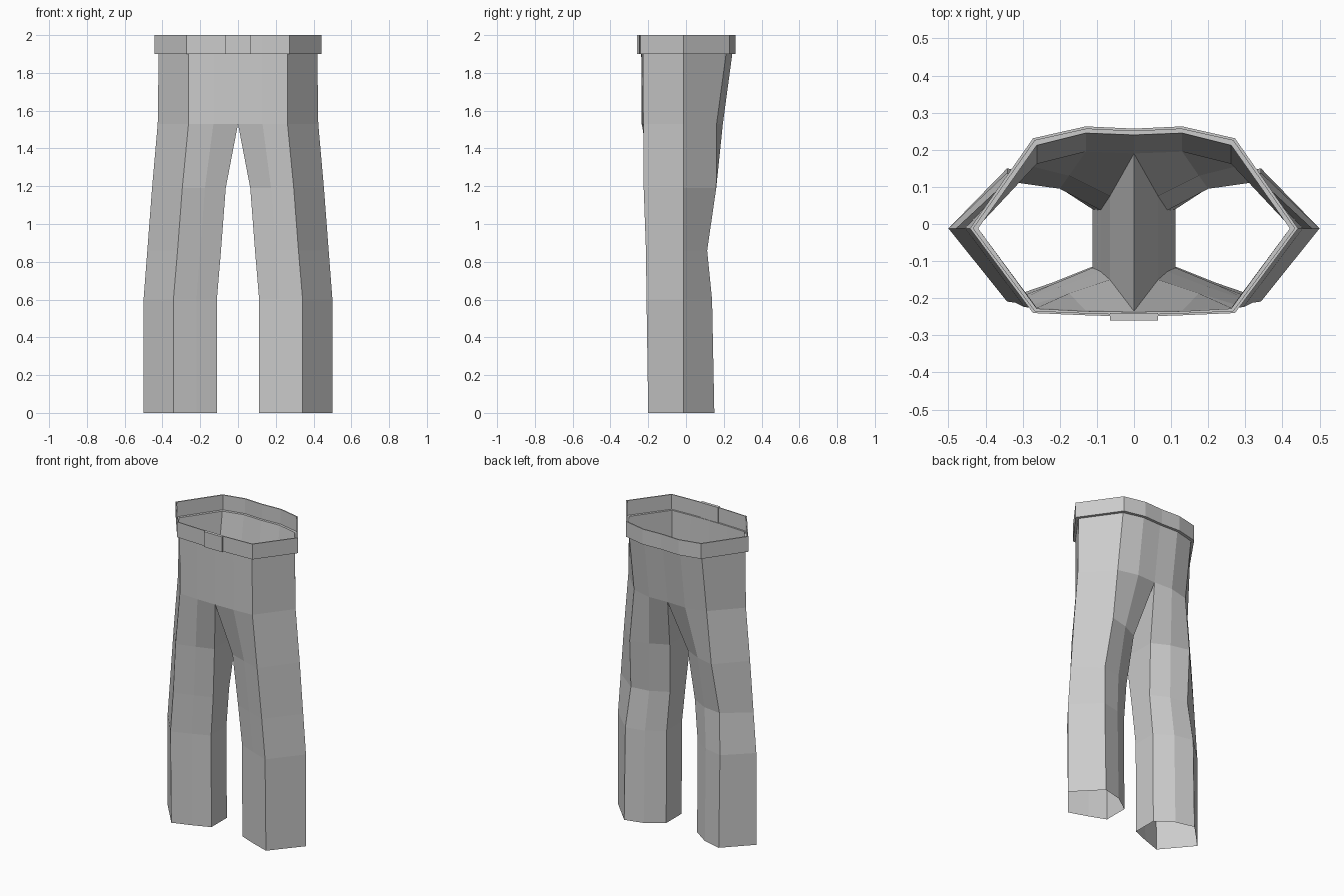
import bpy, bmesh

cube = bpy.data.objects.get("Cube")
if cube:
    bpy.data.objects.remove(cube, do_unlink=True)

cloth = bpy.data.materials.new("grey cloth")
cloth.use_nodes = True
GREY = (0.6, 0.6, 0.6, 1)
cloth.diffuse_color = GREY
cloth.node_tree.nodes["Principled BSDF"].inputs["Base Color"].default_value = GREY

SIDE_Y = -0.012  # depth of the outer side seam


def ring(z, xs, back, front):
    """Half outline from inner back, round the outer seam, to inner front."""
    inner, mid, corner, outer = xs
    pts = list(zip((inner, mid, corner), back)) + [(outer, SIDE_Y)]
    pts += list(zip((corner, mid, inner), reversed(front)))
    return [(x, y, z) for x, y in pts]


def skin(name, rings, closed_from=99):
    """Join rings from top to bottom; rings past closed_from become tubes."""
    bm = bmesh.new()
    rows = [[bm.verts.new(p) for p in r] for r in rings]
    for k, (up, low) in enumerate(zip(rows, rows[1:])):
        n = len(up)
        for i in range(n if k >= closed_from else n - 1):
            j = (i + 1) % n
            bm.faces.new((up[i], up[j], low[j], low[i]))
    bmesh.ops.remove_doubles(bm, verts=bm.verts, dist=0.0001)
    me = bpy.data.meshes.new(name)
    bm.to_mesh(me)
    bm.free()
    me.materials.append(cloth)
    ob = bpy.data.objects.new(name, me)
    bpy.context.collection.objects.link(ob)
    mirror = ob.modifiers.new("Mirror", "MIRROR")
    mirror.merge_threshold = 0.0005
    return ob


# Hips and legs: waist, crotch, thigh, knee, shin, hem
skin("trouser_legs", [
    ring(1.9, (0, .13, .262, .42), (.24, .245, .212), (-.237, -.235, -.228)),
    ring(1.53, (0, .13, .262, .425), (.19, .195, .162), (-.235, -.233, -.226)),
    ring(1.19, (.065, .175, .295, .455), (.075, .13, .16), (-.15, -.187, -.224)),
    ring(.86, (.09, .2, .32, .48), (.037, .095, .112), (-.128, -.17, -.212)),
    ring(.6, (.112, .22, .342, .5), (.04, .11, .138), (-.118, -.163, -.209)),
    ring(0, (.112, .22, .342, .5), (.045, .12, .15), (-.115, -.158, -.2)),
], closed_from=1)

# Waistband: thin upright wall with a ledge down to the hips
WALL = ((0, .128, .267, .433), (.25, .256, .225), (-.244, -.24, -.234))
OUTER = ((0, .13, .272, .442), (.257, .263, .231), (-.25, -.246, -.24))
HIP = ((0, .13, .262, .42), (.24, .245, .212), (-.237, -.235, -.228))
skin("waistband", [
    ring(1.903, *WALL), ring(2, *WALL), ring(2, *OUTER),
    ring(1.9, *OUTER), ring(1.9, *HIP),
])

# Front fastening tab
bpy.ops.mesh.primitive_cube_add(size=1, location=(0, -.25, 1.95))
tab = bpy.context.object
tab.name = "front_tab"
tab.scale = (.13, .02, .1)
tab.data.materials.append(cloth)
